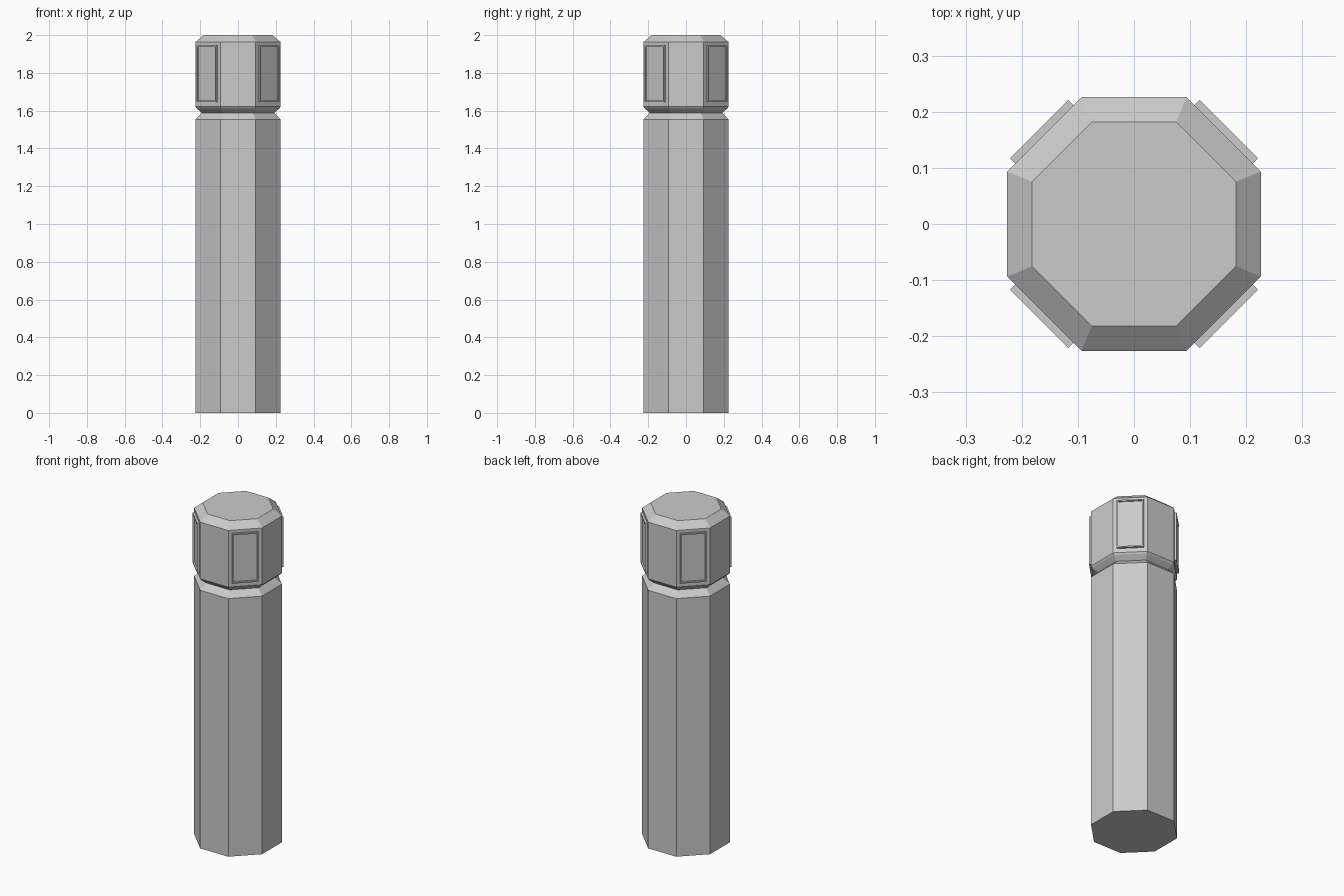
import bpy, bmesh
from math import pi, cos, sin
from mathutils import Matrix

if "Cube" in bpy.data.objects:
    bpy.data.objects.remove(bpy.data.objects["Cube"])


def finish(bm, name):
    bmesh.ops.recalc_face_normals(bm, faces=bm.faces)
    mesh = bpy.data.meshes.new(name)
    bm.to_mesh(mesh)
    bm.free()
    obj = bpy.data.objects.new(name, mesh)
    bpy.context.collection.objects.link(obj)
    return obj


def octagon_stack(name, profile):
    """Loft octagons given as (distance to flat, height)."""
    bm = bmesh.new()
    rings = []
    for flat, z in profile:
        r = flat / cos(pi / 8)
        rings.append([bm.verts.new((r * cos(pi / 8 + i * pi / 4),
                                    r * sin(pi / 8 + i * pi / 4), z))
                      for i in range(8)])
    for low, high in zip(rings, rings[1:]):
        for i in range(8):
            j = (i + 1) % 8
            bm.faces.new((low[i], low[j], high[j], high[i]))
    bm.faces.new(rings[0])
    bm.faces.new(rings[-1])
    return finish(bm, name)


# Post with grooved neck and chamfered head
octagon_stack("bollard_post", [
    (0.226, 0), (0.226, 1.553), (0.191, 1.588), (0.219, 1.612),
    (0.226, 1.622), (0.226, 1.963), (0.182, 2.0)])


# Raised frames with a recessed panel on the four diagonal head faces
def framed_panel(name, angle):
    bm = bmesh.new()
    bmesh.ops.create_cube(bm, size=1, matrix=Matrix.Translation((0.2305, 0, 1.796))
                          @ Matrix.Diagonal((0.017, 0.147, 0.298, 1)))
    front = max(bm.faces, key=lambda f: f.calc_center_median().x)
    bmesh.ops.inset_region(bm, faces=[front], thickness=0.011)
    inner = bmesh.ops.extrude_discrete_faces(bm, faces=[front])["faces"][0]
    bmesh.ops.translate(bm, verts=inner.verts, vec=(-0.009, 0, 0))
    bmesh.ops.rotate(bm, verts=bm.verts, matrix=Matrix.Rotation(angle, 3, 'Z'))
    return finish(bm, name)


for k in range(4):
    framed_panel(f"head_panel_{k + 1}", pi / 4 + k * pi / 2)
